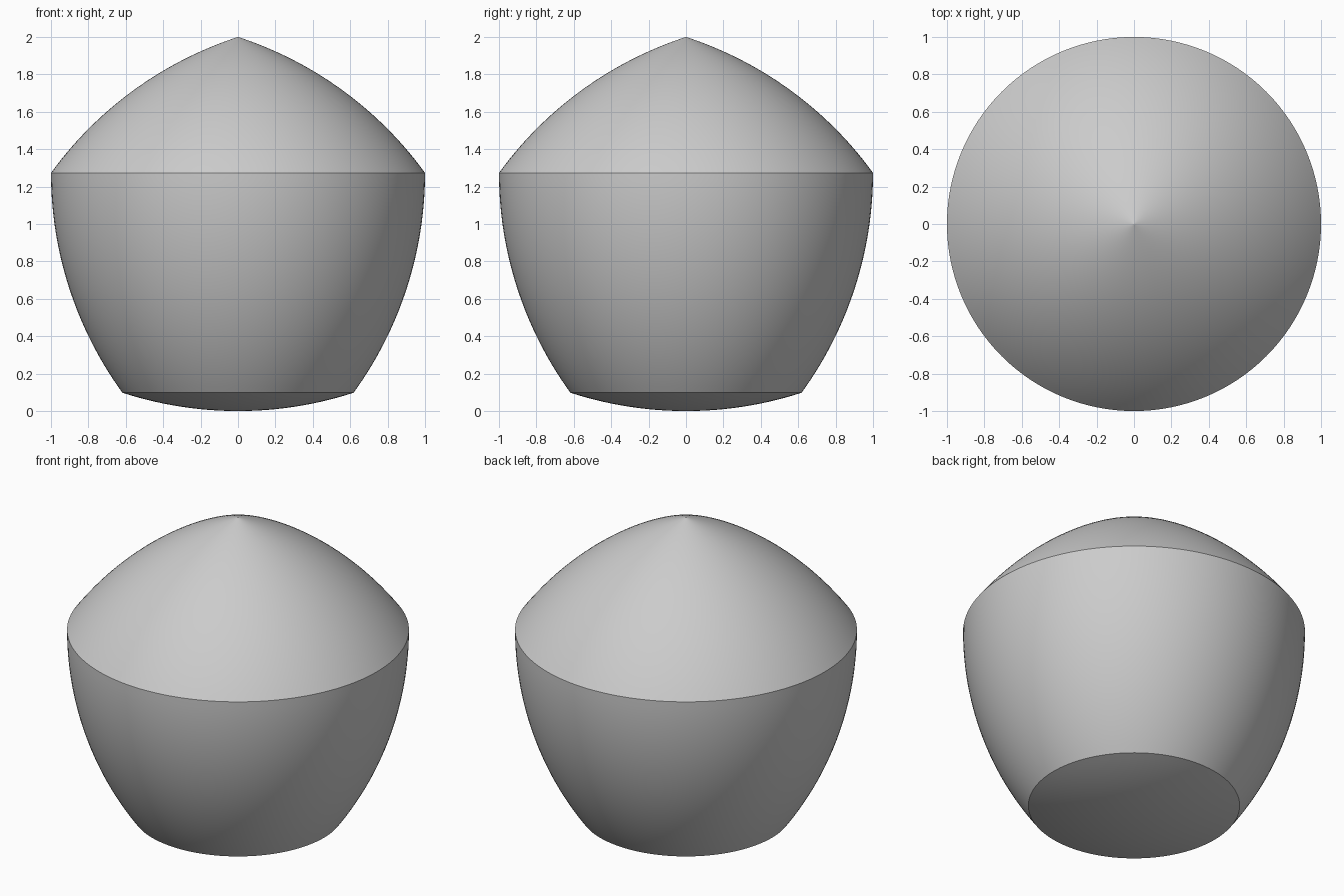
import bpy, bmesh
from math import pi, sin, cos, atan2
from mathutils import Vector, Matrix

cube = bpy.data.objects.get("Cube")
if cube:
    bpy.data.objects.remove(cube, do_unlink=True)

SEGMENTS = 128
WIDTH = 2.0

grey = bpy.data.materials.new("plain_grey")
grey.use_nodes = True
colour = (0.6, 0.6, 0.6, 1)
grey.diffuse_color = colour
grey.node_tree.nodes["Principled BSDF"].inputs["Base Color"].default_value = colour

# Corners of a regular pentagon whose diagonal equals the width
radius = WIDTH / (2 * sin(2 * pi / 5))
corners = [Vector((radius * sin(i * 2 * pi / 5), 0,
                   WIDTH - radius + radius * cos(i * 2 * pi / 5))) for i in range(5)]


def arc(centre, start, end, steps):
    """Points from start towards end around centre, leaving out the end."""
    a, b = (atan2(p.z - centre.z, p.x - centre.x) for p in (start, end))
    angles = [a + (b - a) * i / steps for i in range(steps)]
    return [centre + WIDTH * Vector((cos(t), 0, sin(t))) for t in angles]


# Half outline: each side bulges about the opposite corner
bottom = Vector((0, 0, 0))
profile = arc(corners[3], corners[0], corners[1], 28)
profile += arc(corners[4], corners[1], corners[2], 28)
profile += arc(corners[0], corners[2], bottom, 14)
profile.append(bottom)
# Tight ring next to the tip keeps the point crisp
profile.insert(1, profile[0].lerp(profile[1], 0.06))

# Turn the outline into a closed solid
bm = bmesh.new()
verts = [bm.verts.new(p) for p in profile]
edges = [bm.edges.new(pair) for pair in zip(verts, verts[1:])]
bmesh.ops.spin(bm, geom=verts + edges, cent=(0, 0, 0), axis=(0, 0, 1),
               angle=2 * pi, steps=SEGMENTS, use_duplicate=False)
bmesh.ops.remove_doubles(bm, verts=bm.verts, dist=0.0001)
bmesh.ops.recalc_face_normals(bm, faces=bm.faces)
mesh = bpy.data.meshes.new("constant_width_solid")
bm.to_mesh(mesh)
bm.free()
mesh.materials.append(grey)

solid = bpy.data.objects.new("constant_width_solid", mesh)
bpy.context.collection.objects.link(solid)
bpy.ops.object.select_all(action='DESELECT')
solid.select_set(True)
bpy.context.view_layer.objects.active = solid
bpy.ops.object.shade_smooth_by_angle(angle=pi / 9)
